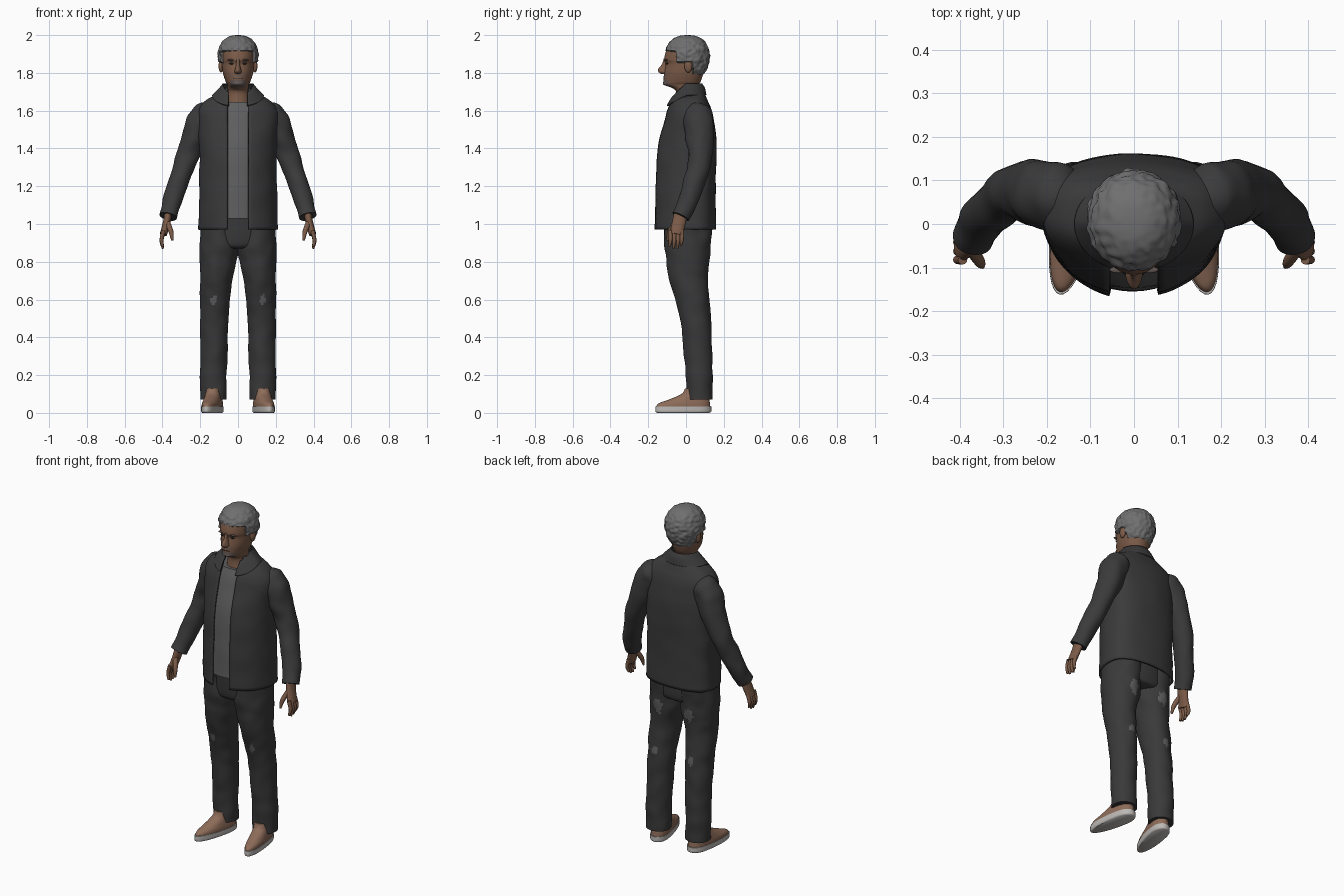
import bpy, bmesh, math
from mathutils import Vector, Matrix, noise

cube = bpy.data.objects.get("Cube")
if cube:
    bpy.data.objects.remove(cube, do_unlink=True)


def colour(name, *rgb):
    """Make a material; a single value gives a grey."""
    material = bpy.data.materials.new(name)
    material.use_nodes = True
    value = (*(rgb if len(rgb) > 1 else rgb * 3), 1)
    material.diffuse_color = value
    shader = material.node_tree.nodes["Principled BSDF"]
    shader.inputs["Base Color"].default_value = value
    shader.inputs["Roughness"].default_value = .8
    return material


SKIN = colour("brown skin", .2, .105, .065)
HAIR = colour("grey hair", .16)
STUBBLE = colour("grey stubble", .13, .1, .09)
JACKET = colour("charcoal jacket", .043)
TROUSERS = colour("dark trousers", .041)
PATCH = colour("worn patch", .12)
SHIRT = colour("grey shirt", .115)
SHOE = colour("tan shoe", .27, .15, .1)
SOLE = colour("pale sole", .5, .48, .46)
DARK = colour("dark feature", .02)
parts = []


def finish(name, bm, materials, closed=True):
    if closed:
        bmesh.ops.recalc_face_normals(bm, faces=bm.faces)
    mesh = bpy.data.meshes.new(name)
    bm.to_mesh(mesh)
    bm.free()
    for material in materials:
        mesh.materials.append(material)
    ob = bpy.data.objects.new(name, mesh)
    bpy.context.collection.objects.link(ob)
    parts.append(ob)
    return ob


def spline(rings, steps):
    """Smoothly interpolate every number of the rings."""
    out, last = [], len(rings) - 1
    for i in range(last):
        before, start, end, after = [rings[max(0, min(last, i + k))] for k in (-1, 0, 1, 2)]
        for step in range(steps):
            t = step / steps
            out.append([b + t / 2 * (c - a + t * (2*a - 5*b + 4*c - d + t * (3*(b - c) + d - a)))
                        for a, b, c, d in zip(before, start, end, after)])
    return out + [list(rings[last])]


def skin(name, rings, materials, sides=40, steps=8, mirror=1, tilt=False, gap=0, back=1,
         fall=0, rough=0, freq=10, warp=None):
    """Skin rings of x, y, z, half width, front depth and back depth."""
    bm, rows = bmesh.new(), []
    path = spline(rings, steps)
    for j, (x, y, z, width, front, rear) in enumerate(path):
        centre, u, v = Vector((x, y, z)), Vector((0, 1, 0)), Vector((1, 0, 0))
        if tilt:
            ahead, behind = path[min(j + 1, len(path) - 1)], path[max(j - 1, 0)]
            along = (Vector(ahead[:3]) - Vector(behind[:3])).normalized()
            u = (u - along * u.dot(along)).normalized()
            v = along.cross(u)
        begin = math.asin(min(1, gap / width))
        row = []
        for i in range(sides + 1 if gap else sides):
            angle = begin + 2 * (math.pi - begin) * i / sides
            cos = math.cos(angle)
            depth = -front * cos if cos > 0 else rear * abs(cos) ** back
            p = centre + v * (width * math.sin(angle)) + u * depth
            p += (p - centre) * rough * noise.noise(p * freq)
            p.z -= fall * max(cos, 0)
            if warp:
                p = warp(p)
            row.append(bm.verts.new((p.x * mirror, p.y, p.z)))
        rows.append(row)
    for low, high in zip(rows, rows[1:]):
        for i in range(sides):
            k = (i + 1) % len(low)
            bm.faces.new((low[i], low[k], high[k], high[i]))
    if not gap:
        bm.faces.new(rows[0])
        bm.faces.new(rows[-1])
    return finish(name, bm, materials, not gap)


def stack(name, levels, materials, y=0, **options):
    """Level outlines of z, half width, front depth and back depth."""
    return skin(name, [(0, y, *level) for level in levels], materials, **options)


def tube(name, points, materials, deep=1, **options):
    """A bent tube through points of x, y, z and radius."""
    rings = [(x, y, z, r, r * deep, r * deep) for x, y, z, r in points]
    return skin(name, rings, materials, tilt=True, **options)


def ball(name, centre, size, material):
    bm = bmesh.new()
    place = Matrix.Translation(centre) @ Matrix.Diagonal((*size, 1))
    bmesh.ops.create_uvsphere(bm, u_segments=20, v_segments=12, radius=1, matrix=place)
    return finish(name, bm, [material])


def thicken(ob, amount):
    modifier = ob.modifiers.new("thickness", 'SOLIDIFY')
    modifier.thickness = amount
    modifier.offset = -1


# Jacket, open at the front, with the shirt as a smaller copy of its outline
body = [(.97, .21, .19, .14), (1.2, .206, .187, .138), (1.4, .205, .175, .142),
        (1.55, .213, .138, .128), (1.61, .205, .12, .115), (1.655, .17, .1, .095),
        (1.69, .11, .08, .08), (1.72, .08, .07, .07)]
jacket = stack("jacket_body", body, [JACKET], y=.02, sides=64, gap=.056, back=.6, rough=.025)
thicken(jacket, .01)
collar = stack("jacket_collar", [(1.683, .137, .11, .108), (1.72, .1, .09, .1), (1.745, .08, .066, .085)],
               [JACKET], sides=48, gap=.05, fall=.06)
thicken(collar, .008)
stack("shirt", [(max(z, 1.04) - .01, width * .9, front * .92, rear * .85)
                for z, width, front, rear in body[:-2]], [SHIRT], y=.02, sides=48, rough=.015)
stack("trouser_seat", [(.87, .1, .09, .09), (.9, .18, .12, .12), (1.06, .19, .13, .12)],
      [TROUSERS], y=.01, back=.8)


def add_patches(leg):
    """Worn spots by distance across and up the front or back of the leg."""
    for face in leg.data.polygons:
        x, y, z = face.center
        for across, up, radius, facing in ((.13, .6, .018, -1), (.1, .82, .028, 1), (.12, .55, .018, 1)):
            reach = radius * (1 + noise.noise(face.center * 60) / 2)
            if face.normal.y * facing > .2 and math.hypot(abs(x) - across, (z - up) * .7) < reach:
                face.material_index = 1


def toe_out(p):
    """Place a shoe under the leg and turn its toe outward."""
    return Vector((.132, .035, 0)) + Matrix.Rotation(math.radians(11), 3, 'Z') @ p


for tag, mirror in (("left", 1), ("right", -1)):
    # Trouser legs, deeper toward the hip
    leg_points = [(.1, .01, 1, .1), (.1, .01, .85, .1), (.115, .015, .7, .087), (.123, .05, .5, .075),
                  (.13, .07, .2, .07), (.13, .07, .07, .07)]
    leg = skin(tag + "_trouser_leg",
               [(x, y, z, r, r * (.95 + z * .3), r * (.95 + z * .3)) for x, y, z, r in leg_points],
               [TROUSERS, PATCH], sides=72, steps=16, mirror=mirror, rough=.07, freq=13)
    add_patches(leg)

    # Shoes
    stack(tag + "_shoe_sole", [(0, .045, .19, .09), (.008, .051, .2, .1), (.034, .051, .2, .1)],
          [SOLE], mirror=mirror, back=.7, warp=toe_out)
    stack(tag + "_shoe_upper", [(.03, .049, .196, .095), (.05, .048, .184, .093), (.07, .045, .13, .09),
                                (.1, .04, .06, .085), (.13, .036, .04, .07)],
          [SHOE], mirror=mirror, back=.7, warp=toe_out)

    # Sleeves
    tube(tag + "_sleeve", [(.13, .055, 1.6, .03), (.16, .06, 1.585, .068), (.2, .067, 1.53, .075),
                           (.27, .075, 1.35, .06), (.34, .02, 1.15, .051), (.37, -.03, 1.04, .045)],
         [JACKET], deep=1.05, mirror=mirror, rough=.12, freq=15)

    # Hands
    tube(tag + "_palm", [(.368, -.025, 1.07, .02), (.375, -.035, 1.02, .02), (.395, -.052, .945, .019)],
         [SKIN], deep=1.8, sides=24, mirror=mirror)
    for finger, length in enumerate((.07, .08, .078, .065)):
        y = -.082 + finger * .02
        tube(f"{tag}_finger_{finger + 1}",
             [(.393, y, .965, .011), (.405, y, .95 - length / 2, .01), (.397, y - .005, .95 - length, .006)],
             [SKIN], sides=12, mirror=mirror)
    tube(tag + "_thumb", [(.375, -.055, 1.01, .015), (.355, -.085, .96, .013), (.348, -.097, .913, .006)],
         [SKIN], sides=12, mirror=mirror)

    # Ears, eyes and brows
    ball(tag + "_ear", (mirror * .09, .012, 1.836), (.013, .021, .034), SKIN)
    ball(tag + "_eye", (mirror * .033, -.1, 1.849), (.014, .005, .005), DARK)
    ball(tag + "_brow", (mirror * .035, -.105, 1.868), (.021, .008, .005), STUBBLE)

# Head and neck, with stubble around the mouth and chin
profile = [(1.61, .065, .06), (1.69, .057, .05), (1.718, .056, .07), (1.737, .056, .118), (1.755, .066, .12),
           (1.8, .08, .116), (1.848, .085, .108), (1.872, .087, .116), (1.92, .087, .104),
           (1.95, .078, .085), (1.98, .045, .045)]
head = stack("head", [(z, width, front, width + .012) for z, width, front in profile],
             [SKIN, STUBBLE], sides=64)
for face in head.data.polygons:
    x, y, z = face.center
    chin = 1.725 < z < 1.762
    moustache = 1.779 < z < 1.79
    if y < -.06 and abs(x) < .04 and (chin or moustache):
        face.material_index = 1
stack("nose", [(1.793, .013, .02, .02), (1.805, .02, .038, .02), (1.82, .016, .04, .02),
               (1.845, .01, .02, .02), (1.875, .009, .01, .02)], [SKIN], y=-.108, sides=20)
ball("mouth", (0, -.114, 1.771), (.024, .006, .003), DARK)


def hairline(p):
    """Tuck the hair into the head below the forehead, temple, ear and nape lines."""
    if p.y < -.055:
        line = 1.917
    elif p.y < .035:
        line = 1.86
    else:
        line = 1.765
    tuck = max(0, min(1, (line - p.z) * 70))
    shrink = 1 - tuck * .3
    return Vector((p.x * shrink, p.y * shrink, p.z))


# Hair dome
dome = []
for step in range(-8, 10):
    angle = math.radians(step * 10 - 1)
    spread = math.cos(angle) ** .8
    height = .11 if step > 0 else .13
    dome.append((1.89 + height * math.sin(angle), .107 * spread, .122 * spread, .115 * spread))
stack("hair", dome, [HAIR], y=.01, sides=110, steps=5, rough=.075, freq=50, warp=hairline)

# Smooth shading with sharp edges kept
bpy.ops.object.select_all(action='DESELECT')
for ob in parts:
    ob.select_set(True)
bpy.context.view_layer.objects.active = parts[0]
bpy.ops.object.shade_smooth_by_angle(angle=math.radians(45))
